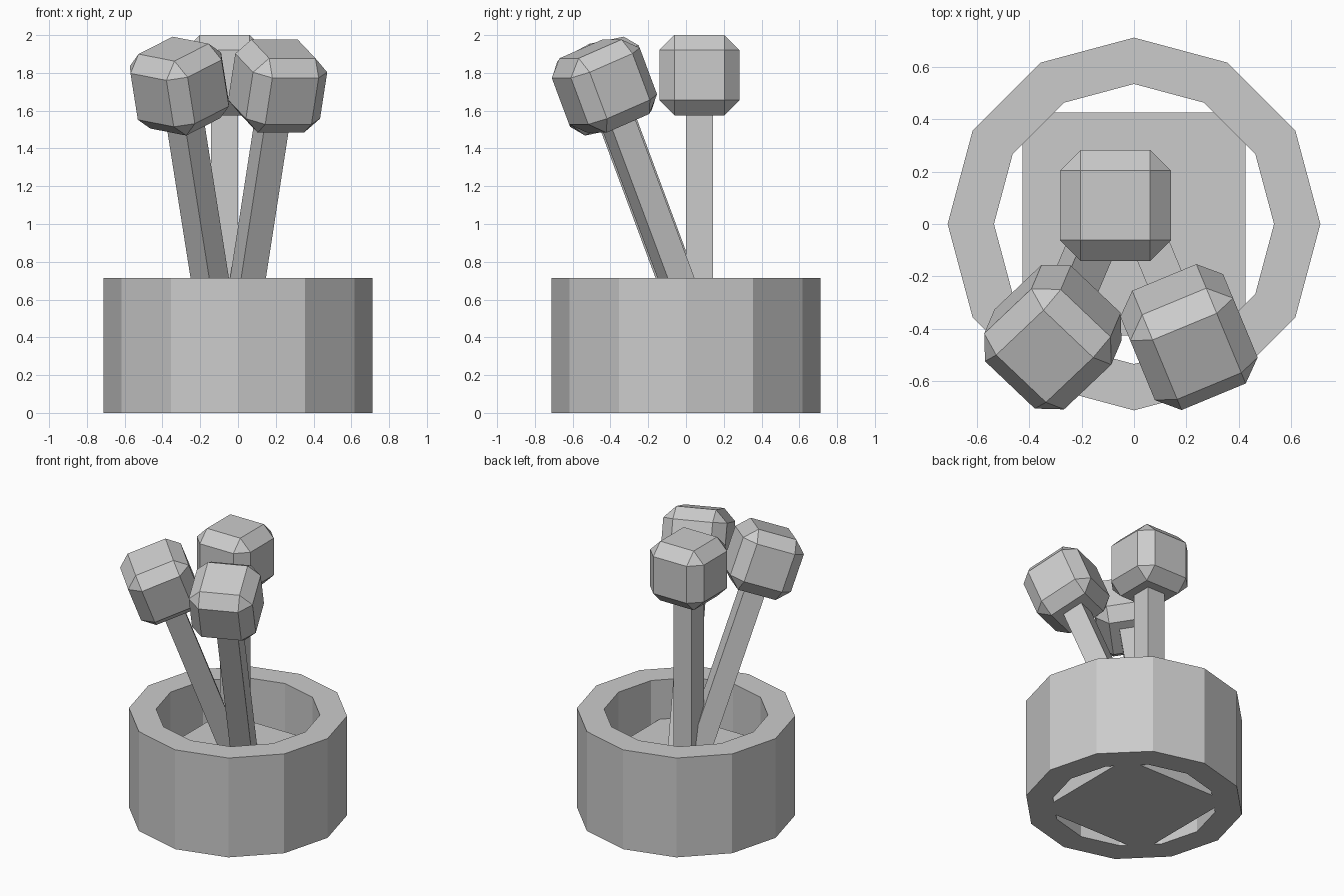
import bpy, bmesh
from math import radians, cos, sin, pi
from mathutils import Matrix, Vector

if "Cube" in bpy.data.objects:
    bpy.data.objects.remove(bpy.data.objects["Cube"])


def add_object(name, bm, matrix=None):
    bmesh.ops.recalc_face_normals(bm, faces=bm.faces)
    mesh = bpy.data.meshes.new(name)
    bm.to_mesh(mesh)
    bm.free()
    obj = bpy.data.objects.new(name, mesh)
    bpy.context.collection.objects.link(obj)
    if matrix:
        obj.matrix_world = matrix
    return obj


def box(name, size, center, matrix=None, bevel=0.0):
    bm = bmesh.new()
    bmesh.ops.create_cube(bm, size=1, matrix=Matrix.Translation(center) @ Matrix.Diagonal((*size, 1)))
    if bevel:
        bmesh.ops.bevel(bm, geom=bm.edges[:], offset=bevel, segments=1,
                        affect='EDGES', profile=0.5)
    return add_object(name, bm, matrix)


# Twelve-sided pot wall, open at top and bottom
SIDES, OUTER, INNER, HEIGHT = 12, 0.712, 0.535, 0.713
profile = [(OUTER, 0), (OUTER, HEIGHT), (INNER, HEIGHT), (INNER, 0)]
bm = bmesh.new()
rings = [[bm.verts.new((r * cos(2 * pi * i / SIDES), r * sin(2 * pi * i / SIDES), z))
          for r, z in profile] for i in range(SIDES)]
for i in range(SIDES):
    a, b = rings[i], rings[(i + 1) % SIDES]
    for j in range(4):
        k = (j + 1) % 4
        bm.faces.new((a[j], b[j], b[k], a[k]))
add_object("pot_wall", bm)

# Square soil block inside the pot
box("soil_block", (0.85, 0.85, 0.43), (0, 0, 0.215))

# Three stems with bevelled heads: name, head centre, lean heading, lean, twist, stem length
plants = [
    ("upright", (-0.071, 0.071, 1.788), 0, 0, 0, 1.45),
    ("left", (-0.31, -0.432, 1.73), -23, 22, 23 + 45, 1.52),
    ("right", (0.21, -0.432, 1.73), 22.5, 22, 0, 1.52),
]
for name, center, heading, lean, twist, length in plants:
    frame = (Matrix.Translation(Vector(center))
             @ Matrix.Rotation(radians(heading), 4, 'Z')
             @ Matrix.Rotation(radians(lean), 4, 'X')
             @ Matrix.Rotation(radians(twist), 4, 'Z'))
    box(name + "_head", (0.425, 0.425, 0.425), (0, 0, 0), frame, bevel=0.08)
    box(name + "_stem", (0.142, 0.142, length), (0, 0, -length / 2), frame)
